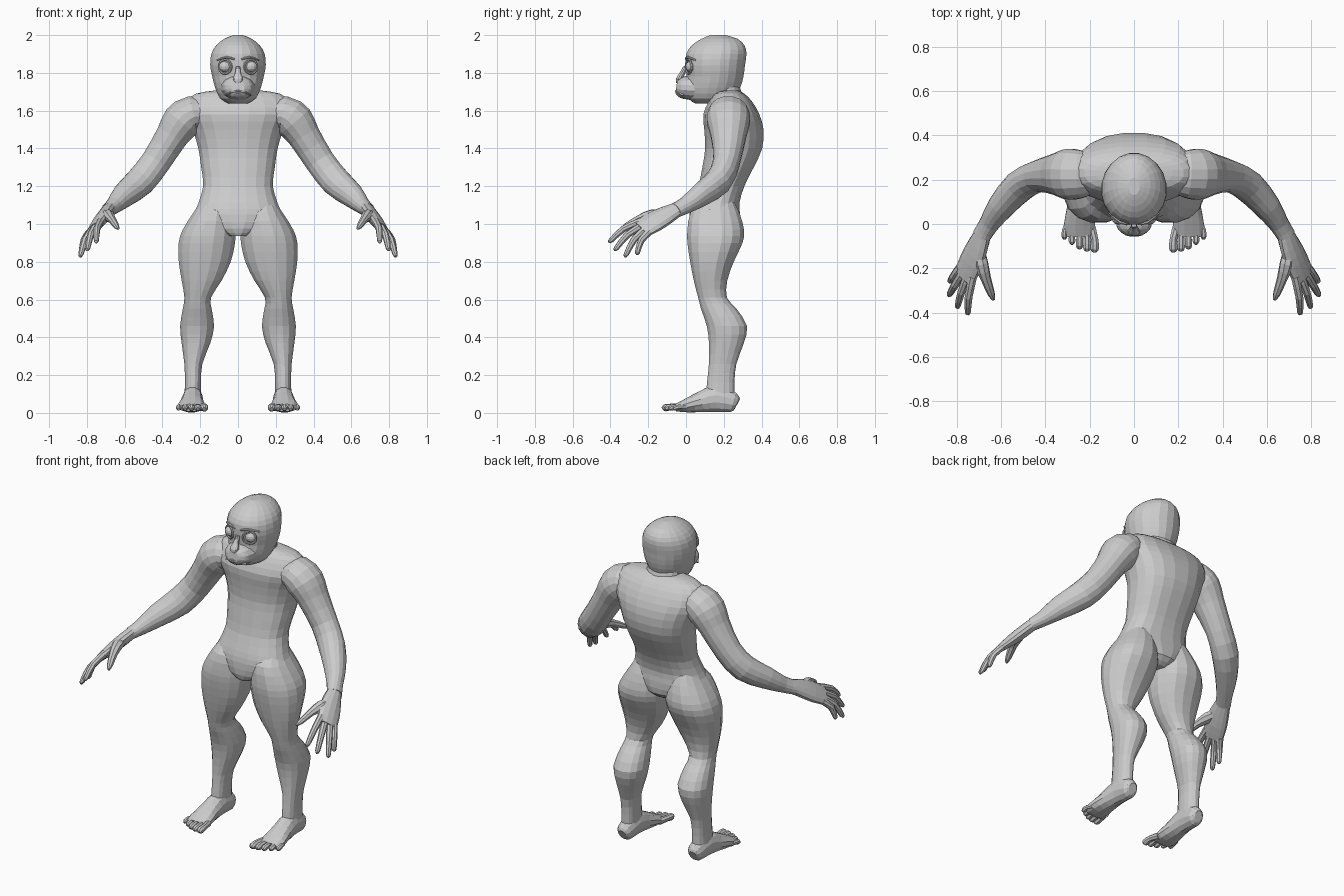
import bpy, bmesh, math
from mathutils import Vector, Matrix

if "Cube" in bpy.data.objects:
    bpy.data.objects.remove(bpy.data.objects["Cube"])


def spline(rows, sub):
    """Catmull-Rom interpolation of rows of numbers."""
    out, n = [], len(rows)
    for i in range(n - 1):
        a, b, c, d = (rows[max(0, min(n - 1, k))] for k in (i - 1, i, i + 1, i + 2))
        for s in range(sub):
            t = s / sub
            out.append([q + 0.5 * t * (r - p + t * (2*p - 5*q + 4*r - e + t * (3*(q - r) + e - p)))
                        for p, q, r, e in zip(a, b, c, d)])
    return out + [list(rows[-1])]


def loft(name, rows, wide=None, sides=16, sub=2, power=1.0):
    """Rows are (x, y, z, r_wide, r_thin); horizontal rings unless a wide direction is given."""
    rows = spline(rows, sub)
    pts = [Vector(r[:3]) for r in rows]
    bm = bmesh.new()
    rings = []
    for i, r in enumerate(rows):
        u, v = Vector((1, 0, 0)), Vector((0, 1, 0))
        if wide is not None:
            t = (pts[min(i + 1, len(pts) - 1)] - pts[max(i - 1, 0)]).normalized()
            w = Vector(wide)
            u = (w - t * w.dot(t)).normalized()
            v = t.cross(u)
        ring = []
        for k in range(sides):
            a = 2 * math.pi * (k + 0.5) / sides
            c, s = math.cos(a), math.sin(a)
            c, s = (math.copysign(abs(q) ** power, q) for q in (c, s))
            ring.append(bm.verts.new(pts[i] + u * (c * r[3]) + v * (s * r[4])))
        rings.append(ring)
    for a, b in zip(rings, rings[1:]):
        for k in range(sides):
            j = (k + 1) % sides
            bm.faces.new((a[k], a[j], b[j], b[k]))
    bm.faces.new(rings[0])
    bm.faces.new(rings[-1])
    return finish(name, bm)


def finish(name, bm):
    bmesh.ops.recalc_face_normals(bm, faces=bm.faces[:])
    me = bpy.data.meshes.new(name)
    bm.to_mesh(me)
    bm.free()
    ob = bpy.data.objects.new(name, me)
    bpy.context.collection.objects.link(ob)
    return ob


def stack(name, rows, **kw):
    """Vertical loft from rows (z, x0, x1, y0, y1)."""
    return loft(name, [((a + b) / 2, (c + d) / 2, z, (b - a) / 2, (d - c) / 2)
                       for z, a, b, c, d in rows], **kw)


def centred(rows):
    return [(z, -h, h, a, b) for z, h, a, b in rows]


def ball(name, loc, scale, seg=12):
    bm = bmesh.new()
    bmesh.ops.create_uvsphere(bm, u_segments=seg, v_segments=8, radius=1,
                              matrix=Matrix.Translation(loc) @ Matrix.Diagonal((*scale, 1)))
    return finish(name, bm)


def apply_mod(ob, mod):
    bpy.context.view_layer.objects.active = ob
    bpy.ops.object.modifier_apply(modifier=mod.name)


def mirror(ob):
    mod = ob.modifiers.new("mirror", 'MIRROR')
    mod.use_mirror_merge = False
    apply_mod(ob, mod)
    return ob


def extent(*meshes):
    return [f(v.co[i] for m in meshes for v in m.vertices) for i in range(3) for f in (min, max)]


def union(base, others):
    """Fuse parts; if the solver drops one, keep it as plain joined geometry."""
    for o in others:
        before = base.data.copy()
        want = extent(before, o.data)
        mod = base.modifiers.new("union", 'BOOLEAN')
        mod.operation, mod.solver, mod.object = 'UNION', 'EXACT', o
        apply_mod(base, mod)
        if not base.data.vertices or max(abs(p - q) for p, q in zip(want, extent(base.data))) > .004:
            bm = bmesh.new()
            bm.from_mesh(before)
            bm.from_mesh(o.data)
            bm.to_mesh(base.data)
            bm.free()
        bpy.data.meshes.remove(before)
        bpy.data.objects.remove(o)
    return base


# Trunk and neck
torso = stack("body", centred([
    (.937, .06, .03, .24), (.975, .14, .016, .285), (1.05, .225, .017, .288), (1.11, .212, .032, .284),
    (1.2, .186, .065, .31), (1.3, .197, .085, .36), (1.4, .212, .10, .405), (1.5, .243, .095, .412),
    (1.58, .28, .09, .39), (1.65, .27, .12, .35), (1.69, .225, .15, .31), (1.706, .13, .18, .28)]),
    sides=20, power=.85)
neck = stack("neck", centred([(1.58, .14, .13, .35), (1.66, .11, .14, .31), (1.72, .10, .14, .288),
                              (1.77, .09, .15, .27)]))

# Arm, palm, fingers and thumb
arm = loft("arm", [
    (.15, .23, 1.58, .08, .07), (.24, .225, 1.585, .11, .095), (.30, .225, 1.54, .115, .105),
    (.35, .225, 1.465, .095, .088), (.435, .215, 1.33, .072, .08), (.515, .172, 1.228, .072, .08),
    (.60, .08, 1.155, .06, .066), (.655, .0, 1.10, .046, .045), (.69, -.055, 1.072, .045, .036)],
    wide=(0, 1, 0))
across = Vector((.07, .05, -.07)).normalized()
palm = loft("palm", [(.68, -.035, 1.082, .04, .034), (.705, -.10, 1.05, .058, .035),
                     (.735, -.17, 1.012, .068, .032), (.768, -.24, .972, .064, .021)],
            wide=across, sides=12)
knuckle = Vector((.757, -.218, .985))
fingers = []
for k, tip in enumerate([(.752, -.41, .905), (.80, -.38, .862), (.838, -.325, .828), (.833, -.262, .84)]):
    b, e = knuckle + across * (-.045 + .03 * k), Vector(tip)
    m = b.lerp(e, .5) + Vector((.007, -.008, .014))
    fingers.append(loft("finger", [(*b, .021, .021), (*m, .018, .019), (*b.lerp(e, .92), .014, .014),
                                   (*e, .006, .006)], wide=across, sides=8))
thumb = loft("thumb", [(.705, -.10, 1.05, .022, .028), (.69, -.18, 1.045, .034, .032),
                       (.668, -.25, 1.025, .021, .024), (.645, -.315, .99, .016, .017),
                       (.634, -.342, .975, .007, .007)], wide=across, sides=8)
union(arm, [palm, thumb] + fingers)

# Leg, foot and toes
leg = stack("leg", [
    (1.13, .07, .19, .09, .25), (1.06, .03, .238, .022, .285), (.97, .012, .295, .005, .31),
    (.9, .013, .317, .005, .302), (.8, .036, .316, .02, .255), (.7, .085, .30, .04, .22),
    (.61, .142, .285, .063, .218), (.55, .138, .294, .078, .27), (.46, .125, .308, .108, .325),
    (.37, .145, .30, .12, .308), (.26, .188, .285, .12, .268), (.16, .195, .282, .11, .258),
    (.05, .195, .285, .1, .26)], power=.92)
foot = loft("foot", [
    (.238, .272, .048, .025, .03), (.238, .25, .056, .047, .055), (.24, .16, .075, .053, .073),
    (.243, .08, .058, .06, .057), (.246, 0, .038, .072, .037), (.246, -.055, .027, .068, .02)],
    wide=(1, 0, 0), sides=12)
toes = []
for k, y in enumerate([-.124, -.12, -.11, -.09, -.067]):
    x0, x1, r = .193 + .027 * k, .178 + .034 * k, .021 - .0015 * k
    y0 = -.015 + .004 * k
    toes.append(loft("toe", [(x0, y0, .03, r, r), (x1, (y0 + y) / 2, .032, r * .85, r * .85),
                             (x1, y + .014, .027, r, r), (x1, y, .02, r * .5, r * .5)],
                     wide=(1, 0, 0), sides=8))
union(leg, [foot] + toes)

# Skull, muzzle, nose
head = stack("head", centred([
    (1.637, .05, .05, .19), (1.665, .095, .01, .25), (1.72, .122, -.005, .288), (1.78, .138, .002, .306),
    (1.84, .149, -.004, .314), (1.9, .143, .0, .322), (1.945, .118, .028, .312), (1.98, .075, .08, .275),
    (2.0, .026, .13, .21)]), sides=20)
muzzle = loft("muzzle", [(0, .06, 1.722, .095, .07), (0, -.01, 1.722, .08, .06),
                         (0, -.035, 1.724, .062, .05), (0, -.051, 1.726, .036, .034)],
              wide=(1, 0, 0), sides=14)
nose = loft("nose", [(0, .0, 1.835, .012, .015), (0, -.018, 1.80, .016, .016),
                     (0, -.036, 1.768, .028, .018), (0, -.04, 1.747, .016, .012)], sides=10)
union(head, [muzzle, nose])
union(torso, [neck, mirror(arm), mirror(leg)])

# Eyeballs with slim raised lids
mirror(ball("eyes", (.068, .027, 1.833), (.034, .03, .03)))
bpy.ops.mesh.primitive_torus_add(major_segments=16, minor_segments=6, major_radius=.037, minor_radius=.006)
lids = bpy.context.object
lids.name = "eyelids"
lids.data.transform(Matrix.Translation((.068, .014, 1.833)) @ Matrix.Rotation(math.radians(24), 4, 'Z')
                    @ Matrix.Rotation(math.radians(90), 4, 'X'))
mirror(lids)

# Brow ridges and down-turned lips
mirror(loft("brows", [(.018, .001, 1.872, .006, .005), (.06, .008, 1.882, .009, .007),
                      (.112, .05, 1.868, .005, .004)], wide=(0, 1, 0), sides=8))
loft("lips", [(-.066, -.014, 1.682, .009, .004), (-.038, -.041, 1.698, .009, .006),
              (0, -.05, 1.704, .008, .007), (.038, -.041, 1.698, .009, .006),
              (.066, -.014, 1.682, .009, .004)], wide=(0, 1, 0), sides=8)
